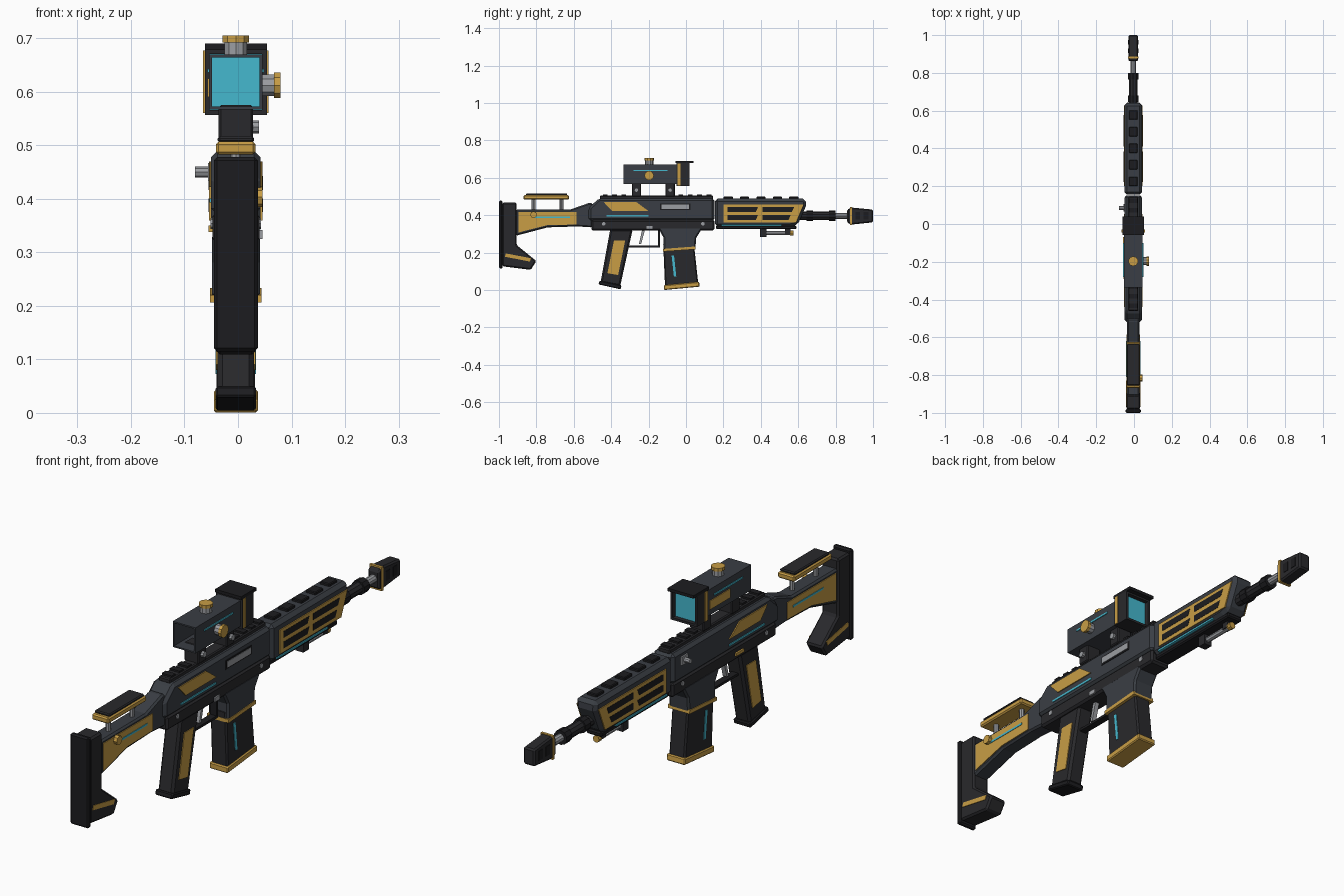
import bpy, bmesh, math
from mathutils import Matrix

CX = -0.004  # centre plane of the rifle body


def material(name, r, g, b):
    m = bpy.data.materials.new(name)
    m.diffuse_color = (r, g, b, 1)
    return m


DARK = material("dark", 0.022, 0.022, 0.025)
SLATE = material("slate", 0.042, 0.048, 0.058)
BLACK = material("black", 0.012, 0.012, 0.014)
GOLD = material("gold", 0.58, 0.34, 0.06)
CYAN = material("cyan", 0.06, 0.48, 0.62)
STEEL = material("steel", 0.33, 0.34, 0.36)


def finish(name, bm, mat, bevel=0):
    bmesh.ops.recalc_face_normals(bm, faces=bm.faces)
    me = bpy.data.meshes.new(name)
    bm.to_mesh(me)
    bm.free()
    me.materials.append(mat)
    ob = bpy.data.objects.new(name, me)
    bpy.context.collection.objects.link(ob)
    if bevel:
        mod = ob.modifiers.new("chamfer", "BEVEL")
        mod.width, mod.segments, mod.limit_method = bevel, 1, "ANGLE"
    return ob


def prism_into(bm, pts, x0, x1):
    f = bm.faces.new([bm.verts.new((CX + x0, y, z)) for y, z in pts])
    ext = bmesh.ops.extrude_face_region(bm, geom=[f])["geom"]
    bmesh.ops.translate(bm, vec=(x1 - x0, 0, 0),
                        verts=[v for v in ext if isinstance(v, bmesh.types.BMVert)])


def prism(name, pts, half, mat, bevel=0):
    """Side profile (y, z) extruded symmetrically across x."""
    bm = bmesh.new()
    prism_into(bm, pts, -half, half)
    return finish(name, bm, mat, bevel)


def panel(name, shapes, x0, x1, mat, sides=(1, -1)):
    """Thin plates laid on the flanks, mirrored to both sides by default."""
    bm = bmesh.new()
    for s in sides:
        for pts in shapes:
            prism_into(bm, pts, s * x0, s * x1)
    return finish(name, bm, mat)


def rect(y0, y1, z0, z1):
    return [(y0, z0), (y1, z0), (y1, z1), (y0, z1)]


def box(name, y0, y1, z0, z1, half, mat, bevel=0):
    return prism(name, rect(y0, y1, z0, z1), half, mat, bevel)


def rod(name, axis, start, length, r, mat, sides=10, r2=None):
    """Cylinder running from start along +axis."""
    bm = bmesh.new()
    bmesh.ops.create_cone(bm, cap_ends=True, segments=sides, radius1=r,
                          radius2=r if r2 is None else r2, depth=length,
                          matrix=Matrix.Translation((0, 0, length / 2)))
    rot = {"x": Matrix.Rotation(math.pi / 2, 4, "Y"), "z": Matrix(),
           "y": Matrix.Rotation(-math.pi / 2, 4, "X")}[axis]
    x, y, z = start
    bm.transform(Matrix.Translation((CX + x, y, z)) @ rot)
    return finish(name, bm, mat)


def tube(name, y0, y1, z0, z1, half, mat, wall):
    """Square tube open at both y ends."""
    bm = bmesh.new()
    prism_into(bm, rect(y0, y1, z0, z1), -half, half)
    bm.normal_update()
    bmesh.ops.delete(bm, geom=[f for f in bm.faces if abs(f.normal.y) > 0.9], context="FACES")
    ob = finish(name, bm, mat)
    mod = ob.modifiers.new("wall", "SOLIDIFY")
    mod.thickness, mod.offset = wall, -1
    return ob


# Butt stock
box("butt_pad", -1.0, -0.98, 0.115, 0.478, 0.041, BLACK, 0.006)
prism("butt_stock", [(-0.982, 0.468), (-0.905, 0.468), (-0.905, 0.24), (-0.80, 0.155),
                     (-0.83, 0.108), (-0.982, 0.127)], 0.037, DARK, 0.007)
panel("butt_stripe", [[(-0.968, 0.178), (-0.835, 0.152), (-0.828, 0.17), (-0.964, 0.196)]],
      0.034, 0.039, GOLD)
prism("stock_arm", [(-0.91, 0.43), (-0.62, 0.43), (-0.52, 0.465), (-0.50, 0.465), (-0.50, 0.335),
                    (-0.58, 0.34), (-0.74, 0.335), (-0.91, 0.29)], 0.033, SLATE, 0.007)
panel("stock_panel", [[(-0.895, 0.418), (-0.585, 0.418), (-0.585, 0.35), (-0.74, 0.347),
                       (-0.895, 0.308)]], 0.03, 0.036, GOLD)
panel("stock_light", [rect(-0.81, -0.62, 0.386, 0.394)], 0.034, 0.038, CYAN)
rod("stock_knob", "x", (0.03, -0.815, 0.403), 0.02, 0.018, GOLD, 8)
for i, y in enumerate((-0.815, -0.665)):
    rod(f"cheek_post_{i}", "z", (0, y, 0.42), 0.07, 0.01, STEEL, 8)
box("cheek_base", -0.868, -0.625, 0.483, 0.507, 0.037, GOLD, 0.005)
box("cheek_pad", -0.855, -0.635, 0.505, 0.517, 0.034, DARK, 0.004)

# Receiver
prism("upper_receiver", [(-0.52, 0.37), (-0.52, 0.44), (-0.465, 0.49), (0.152, 0.49),
                         (0.152, 0.37)], 0.046, SLATE, 0.012)
box("lower_receiver", -0.505, 0.152, 0.318, 0.375, 0.044, DARK, 0.008)
box("top_rail", -0.46, 0.145, 0.485, 0.505, 0.026, DARK, 0.004)
for i, y in enumerate((-0.445, -0.395, -0.345, -0.04, 0.01, 0.06, 0.11)):
    box(f"rail_tooth_{i}", y, y + 0.025, 0.50, 0.512, 0.022, BLACK)
panel("receiver_panel", [[(-0.44, 0.47), (-0.265, 0.47), (-0.20, 0.422), (-0.395, 0.422)]],
      0.04, 0.05, GOLD)
panel("receiver_light", [rect(-0.425, -0.20, 0.393, 0.401)], 0.044, 0.049, CYAN)
panel("ejection_frame", [rect(-0.14, 0.025, 0.427, 0.463)], 0.04, 0.048, BLACK, (1,))
panel("ejection_port", [rect(-0.132, 0.017, 0.433, 0.457)], 0.04, 0.05, STEEL, (1,))
for i, y in enumerate((-0.44, 0.09)):
    for s in (-1, 1):
        rod(f"pin_{i}_{s}", "x", (s * 0.043 - 0.004, y, 0.354), 0.008, 0.01, STEEL, 8)
panel("magazine_release", [rect(-0.21, -0.178, 0.325, 0.342)], 0.04, 0.05, STEEL, (1,))
panel("selector", [rect(-0.29, -0.24, 0.338, 0.35)], 0.04, 0.051, GOLD, (-1,))
rod("charging_handle", "x", (-0.076, 0.085, 0.45), 0.04, 0.01, STEEL, 8)
panel("charging_block", [rect(0.065, 0.105, 0.433, 0.467)], 0.04, 0.052, STEEL, (-1,))

# Grip, trigger and guard
prism("pistol_grip", [(-0.405, 0.325), (-0.285, 0.325), (-0.352, 0.02), (-0.457, 0.04)],
      0.034, DARK, 0.009)
prism("grip_foot", [(-0.468, 0.03), (-0.462, 0.05), (-0.345, 0.025), (-0.35, 0.004)],
      0.038, BLACK, 0.004)
panel("grip_panel", [[(-0.385, 0.265), (-0.325, 0.265), (-0.363, 0.08), (-0.42, 0.09)]],
      0.03, 0.037, GOLD)
box("guard_bottom", -0.32, -0.14, 0.227, 0.237, 0.014, BLACK)
box("guard_front", -0.15, -0.14, 0.23, 0.325, 0.014, BLACK)
prism("trigger", [(-0.235, 0.32), (-0.22, 0.32), (-0.24, 0.245), (-0.252, 0.245)], 0.009, STEEL)

# Magazine
prism("magazine_well", [(-0.15, 0.335), (0.09, 0.335), (0.055, 0.28), (0.05, 0.22), (-0.12, 0.215),
                        (-0.12, 0.28)], 0.045, SLATE, 0.007)
prism("magazine", [(-0.122, 0.25), (0.042, 0.25), (0.066, 0.03), (-0.112, 0.015)],
      0.036, DARK, 0.006)
prism("magazine_band", [(-0.122, 0.206), (-0.122, 0.22), (0.05, 0.233), (0.052, 0.218)],
      0.048, GOLD)
prism("magazine_base", [(-0.118, 0.0), (-0.118, 0.026), (0.07, 0.044), (0.073, 0.018)],
      0.041, GOLD, 0.004)
panel("magazine_light", [[(-0.077, 0.185), (-0.064, 0.185), (-0.052, 0.073), (-0.065, 0.073)]],
      0.033, 0.038, CYAN)

# Handguard with slotted gold panels
prism("handguard", [(0.155, 0.488), (0.64, 0.488), (0.642, 0.45), (0.598, 0.35), (0.56, 0.34),
                    (0.155, 0.34)], 0.046, SLATE, 0.014)
box("handguard_base", 0.16, 0.59, 0.325, 0.345, 0.034, BLACK, 0.005)
panel("handguard_panel", [[(0.20, 0.456), (0.628, 0.456), (0.588, 0.36), (0.20, 0.36)]],
      0.04, 0.05, GOLD)
slots = [[(a, z), (b - 0.012, z), (b, z + 0.026), (a, z + 0.026)]
         for z, end in ((0.375, 0.56), (0.417, 0.578)) for a, b in ((0.222, 0.385), (0.41, end))]
panel("handguard_slots", slots, 0.045, 0.051, BLACK)
panel("handguard_light", [rect(0.19, 0.51, 0.343, 0.35)], 0.03, 0.046, CYAN)
for i in range(5):
    box(f"handguard_tooth_{i}", 0.20 + i * 0.088, 0.25 + i * 0.088, 0.483, 0.499, 0.022, BLACK, 0.003)
box("bipod_mount", 0.395, 0.43, 0.283, 0.335, 0.017, DARK)
rod("bipod_rod", "y", (0, 0.42, 0.305), 0.14, 0.011, STEEL, 8)
rod("bipod_cap", "y", (0, 0.555, 0.305), 0.02, 0.014, GOLD, 8)
box("bipod_bracket", 0.53, 0.56, 0.30, 0.335, 0.013, DARK)

# Barrel and muzzle brake
rod("barrel_sleeve", "y", (0, 0.60, 0.397), 0.19, 0.023, DARK, 10)
for i, y in enumerate((0.645, 0.765)):
    rod(f"barrel_collar_{i}", "y", (0, y, 0.397), 0.035, 0.029, BLACK, 10)
rod("barrel_tip", "y", (0, 0.78, 0.397), 0.1, 0.016, STEEL, 10)
prism("muzzle_brake", [(0.862, 0.43), (0.885, 0.441), (1.0, 0.43), (1.0, 0.362), (0.885, 0.35),
                       (0.862, 0.36)], 0.025, DARK, 0.006)
box("muzzle_ring", 0.876, 0.887, 0.348, 0.443, 0.027, GOLD)
panel("muzzle_slots", [rect(y, y + 0.025, 0.378, 0.416) for y in (0.905, 0.95)],
      0.02, 0.027, BLACK)

# Scope
for i, y in enumerate((-0.29, -0.11)):
    box(f"scope_mount_{i}", y, y + 0.05, 0.50, 0.575, 0.032, DARK, 0.004)
    rod(f"mount_bolt_{i}", "x", (0.03, y + 0.025, 0.534), 0.013, 0.012, STEEL, 8)
tube("scope_body", -0.335, -0.04, 0.567, 0.67, 0.05, SLATE, 0.008)
tube("scope_hood", -0.05, 0.02, 0.557, 0.68, 0.058, DARK, 0.013)
box("scope_visor", -0.057, 0.04, 0.678, 0.69, 0.058, BLACK)
box("scope_lens", -0.005, 0.003, 0.565, 0.675, 0.05, CYAN)
panel("scope_trim", [rect(-0.045, -0.03, 0.56, 0.677)], 0.056, 0.061, GOLD)
panel("scope_light", [rect(-0.28, -0.10, 0.636, 0.643)], 0.047, 0.053, CYAN)
panel("scope_side_panel", [rect(-0.2, -0.07, 0.59, 0.625)], 0.047, 0.053, GOLD, (-1,))
rod("top_knob", "z", (0, -0.197, 0.665), 0.03, 0.022, STEEL, 10)
rod("top_knob_cap", "z", (0, -0.197, 0.692), 0.013, 0.026, GOLD, 10)
rod("side_knob", "x", (0.045, -0.197, 0.612), 0.03, 0.021, STEEL, 10)
rod("side_knob_cap", "x", (0.071, -0.197, 0.612), 0.012, 0.025, GOLD, 10)
